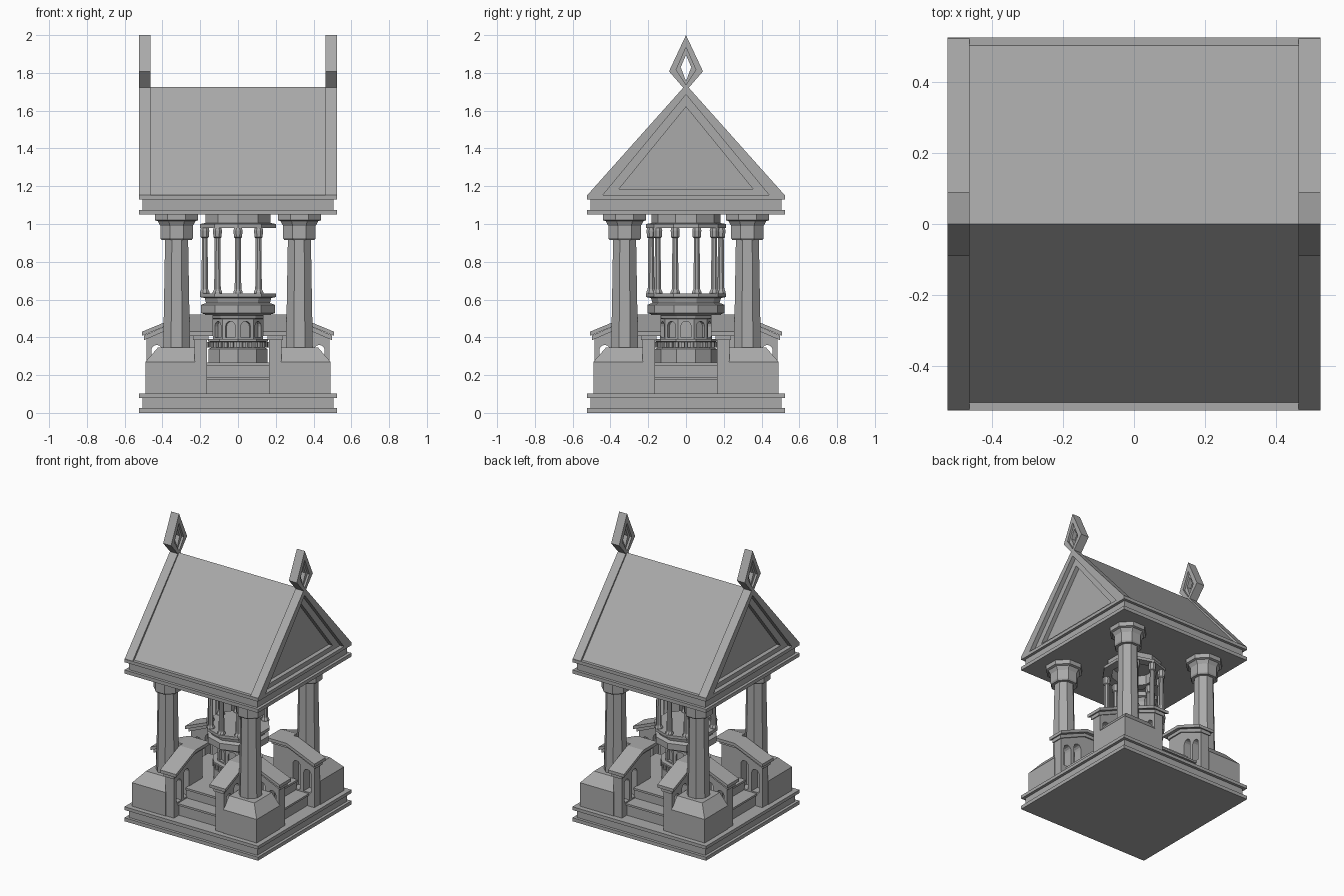
import bpy, bmesh, math
from mathutils import Matrix, Vector

cube = bpy.data.objects.get("Cube")
if cube:
    bpy.data.objects.remove(cube, do_unlink=True)

stone = bpy.data.materials.new("grey_stone")
stone.use_nodes = True
GREY = (0.4, 0.4, 0.4, 1)
stone.diffuse_color = GREY
stone.node_tree.nodes["Principled BSDF"].inputs["Base Color"].default_value = GREY


def finish(name, bm, matrix=Matrix()):
    """Turn a bmesh into a named stone object."""
    bm.transform(matrix)
    bmesh.ops.recalc_face_normals(bm, faces=bm.faces)
    mesh = bpy.data.meshes.new(name)
    bm.to_mesh(mesh)
    bm.free()
    mesh.materials.append(stone)
    obj = bpy.data.objects.new(name, mesh)
    bpy.context.collection.objects.link(obj)
    return obj


def box(name, x0, x1, y0, y1, z0, z1, matrix=Matrix()):
    bm = bmesh.new()
    bmesh.ops.create_cube(bm, size=1)
    for v in bm.verts:
        v.co = Vector((x0 if v.co.x < 0 else x1, y0 if v.co.y < 0 else y1,
                       z0 if v.co.z < 0 else z1))
    return finish(name, bm, matrix)


def slab(name, half, z0, z1):
    return box(name, -half, half, -half, half, z0, z1)


def prism(name, points, x0, x1, matrix=Matrix(), hole=None):
    """Extrude a (y, z) outline along x, optionally with a matching hole."""
    bm = bmesh.new()
    rings = [[bm.verts.new((x, y, z)) for y, z in loop]
             for loop in ([points, hole] if hole else [points]) for x in (x0, x1)]
    n = len(points)

    def bridge(a, b):
        for i in range(n):
            j = (i + 1) % n
            bm.faces.new((a[i], a[j], b[j], b[i]))
    bridge(rings[0], rings[1])
    if hole:
        bridge(rings[2], rings[3])
        bridge(rings[0], rings[2])
        bridge(rings[1], rings[3])
    else:
        bm.faces.new(rings[0])
        bm.faces.new(rings[1])
    return finish(name, bm, matrix)


def lathe(name, profile, sides, turn, matrix=Matrix(), closed=False):
    """Faceted turned shape from a (radius, z) profile."""
    bm = bmesh.new()
    rings = []
    for r, z in profile:
        rings.append([bm.verts.new((r * math.cos(turn + math.tau * k / sides),
                                    r * math.sin(turn + math.tau * k / sides), z))
                      for k in range(sides)])
    pairs = list(zip(rings, rings[1:]))
    if closed:
        pairs.append((rings[-1], rings[0]))
    else:
        bm.faces.new(rings[0])
        bm.faces.new(rings[-1])
    for a, b in pairs:
        for i in range(sides):
            j = (i + 1) % sides
            bm.faces.new((a[i], a[j], b[j], b[i]))
    return finish(name, bm, matrix)


def arch(centre, half, z0, z1):
    """Round-headed opening outline."""
    spring = z1 - half
    return [(centre - half, z0), (centre + half, z0)] + [
        (centre + half * math.cos(math.pi * k / 6),
         spring + half * math.sin(math.pi * k / 6)) for k in range(7)]


def cut(obj, cutters):
    """Subtract cutters for good and remove them."""
    for c in cutters:
        mod = obj.modifiers.new("opening", 'BOOLEAN')
        mod.operation = 'DIFFERENCE'
        mod.solver = 'EXACT'
        mod.object = c
    bpy.context.view_layer.update()
    graph = bpy.context.evaluated_depsgraph_get()
    mesh = bpy.data.meshes.new_from_object(obj.evaluated_get(graph))
    obj.modifiers.clear()
    obj.data = mesh
    for c in cutters:
        bpy.data.objects.remove(c, do_unlink=True)


def turned(k):
    return Matrix.Rotation(k * math.pi / 2, 4, 'Z')


# Base and ceiling mouldings
for part, z in (("base", 0), ("ceiling", 1.05)):
    slab(part + "_lower_slab", 0.525, z, z + 0.025)
    slab(part + "_middle", 0.505, z + 0.02, z + 0.085)
    slab(part + "_upper_slab", 0.525, z + 0.08, z + 0.103)

# Steps on all four sides, with thin nosings
for i, (half, z) in enumerate(((0.43, 0.185), (0.34, 0.26))):
    for k in range(2):
        box("step_%d" % i, -half, half, -0.17, 0.17, 0.1, z, turned(k))
        box("step_nosing_%d" % i, -half - 0.012, half + 0.012, -0.168, 0.168,
            z - 0.008, z + 0.006, turned(k))

# Stair walls with arched openings and sloping copings
for k in range(4):
    for side in (1, -1):
        m = turned(k) @ Matrix.Scale(side, 4, Vector((1, 0, 0)))
        inner = 0 if side == 1 else 0.066
        wall = prism("stair_wall", [(0.164 + inner, 0.1), (0.485, 0.1), (0.485, 0.4),
                                    (0.29, 0.485), (0.164 + inner, 0.485)],
                     0.164, 0.23, m)
        cut(wall, [prism("arch_cutter", arch(c, 0.029, 0.2, top), 0.1, 0.3, m)
                   for c, top in ((0.43, 0.36), (0.345, 0.4))])
        for name, lo, hi, end, top, thick in (
                ("coping", 0.132, 0.257, 0.508, 0, 0.022),
                ("coping_moulding", 0.155, 0.238, 0.497, -0.02, 0.025)):
            start = lo if side == 1 else hi
            roof = [(start, 0.52 + top), (0.29, 0.52 + top), (end, 0.43 + top)]
            prism(name, roof + [(y, z - thick) for y, z in reversed(roof)], lo, hi, m)

# Corner pedestals, sloped on the outer sides, with octagonal pillars
for k in range(4):
    m = turned(k)
    box("pedestal", 0.228, 0.49, 0.228, 0.49, 0.1, 0.27, m)
    bm = bmesh.new()
    bmesh.ops.create_cube(bm, size=1)
    for v in bm.verts:
        far = 0.425 if v.co.z > 0 else 0.49
        v.co = Vector((far if v.co.x > 0 else 0.228, far if v.co.y > 0 else 0.228,
                       0.345 if v.co.z > 0 else 0.27))
    finish("pedestal_slope", bm, m)
    s = 1 / math.cos(math.pi / 8)
    lathe("pillar", [(r * s, z) for r, z in (
        (0.071, 0.34), (0.061, 0.915), (0.08, 0.915), (0.086, 0.925), (0.086, 0.99),
        (0.1, 1.015), (0.114, 1.02), (0.114, 1.05))], 8, math.pi / 8,
        m @ Matrix.Translation((0.325, 0.325, 0)))

# Ten-sided central stand
TURN = math.pi / 2
lathe("stand_foot", [(0.165, 0.25), (0.165, 0.338), (0.15, 0.345), (0.15, 0.375),
                     (0.168, 0.378), (0.168, 0.39), (0.14, 0.392)], 10, TURN)
drum = lathe("arcaded_drum", [(0.138, 0.385), (0.138, 0.5)], 10, TURN)
cut(drum, [prism("niche_cutter", arch(0, 0.027, 0.4, 0.485), 0.112, 0.2,
                 Matrix.Rotation(math.tau * (k + 0.5) / 10 + TURN, 4, 'Z'))
           for k in range(10)])
lathe("basin", [(0.135, 0.495), (0.155, 0.5), (0.16, 0.515), (0.205, 0.528),
                (0.205, 0.572), (0.178, 0.582), (0.185, 0.608), (0.211, 0.613),
                (0.211, 0.633)], 10, TURN)
for k in range(30):
    box("bead", 0.14, 0.165, -0.009, 0.009, 0.345, 0.375,
        Matrix.Rotation(math.tau * (k + 0.5) / 30, 4, 'Z'))

# Slender columns, open on one side, carrying a ring
for k in range(10):
    a = TURN + math.tau * k / 10
    x, y = 0.185 * math.cos(a), 0.185 * math.sin(a)
    if x > 0.15:
        continue
    lathe("slender_column", [(0.027, 0.63), (0.027, 0.64), (0.019, 0.655), (0.016, 0.925),
                             (0.023, 0.93), (0.026, 0.965), (0.021, 0.985)],
          8, math.pi / 8, Matrix.Translation((x, y, 0)))
lathe("column_ring", [(0.211, 0.98), (0.211, 1.0), (0.182, 1.005), (0.182, 1.05),
                      (0.15, 1.05), (0.15, 0.98)], 10, TURN, closed=True)

# Roof and stepped gable ends
prism("roof", [(-0.505, 1.15), (0.505, 1.15), (0, 1.725)], -0.465, 0.465)
outer = [(-0.525, 1.15), (0.525, 1.15), (0, 1.738)]
middle = [(-0.44, 1.153), (0.44, 1.153), (0, 1.685)]
panel = [(-0.355, 1.185), (0.355, 1.185), (0, 1.62)]
diamond = [(0, 1.705), (0.09, 1.808), (0, 2.0), (-0.09, 1.808)]
eye = [(0, 1.757), (0.028, 1.83), (0, 1.895), (-0.028, 1.83)]
trim = [(0, 1.737), (0.052, 1.816), (0, 1.935), (-0.052, 1.816)]
for side in (1, -1):
    m = Matrix.Scale(side, 4, Vector((1, 0, 0)))
    prism("gable_frame", outer, 0.463, 0.525, m, middle)
    prism("gable_inner_frame", middle, 0.463, 0.495, m, panel)
    prism("gable_finial", diamond, 0.463, 0.525, m, trim)
    prism("finial_inner_frame", trim, 0.478, 0.51, m, eye)
